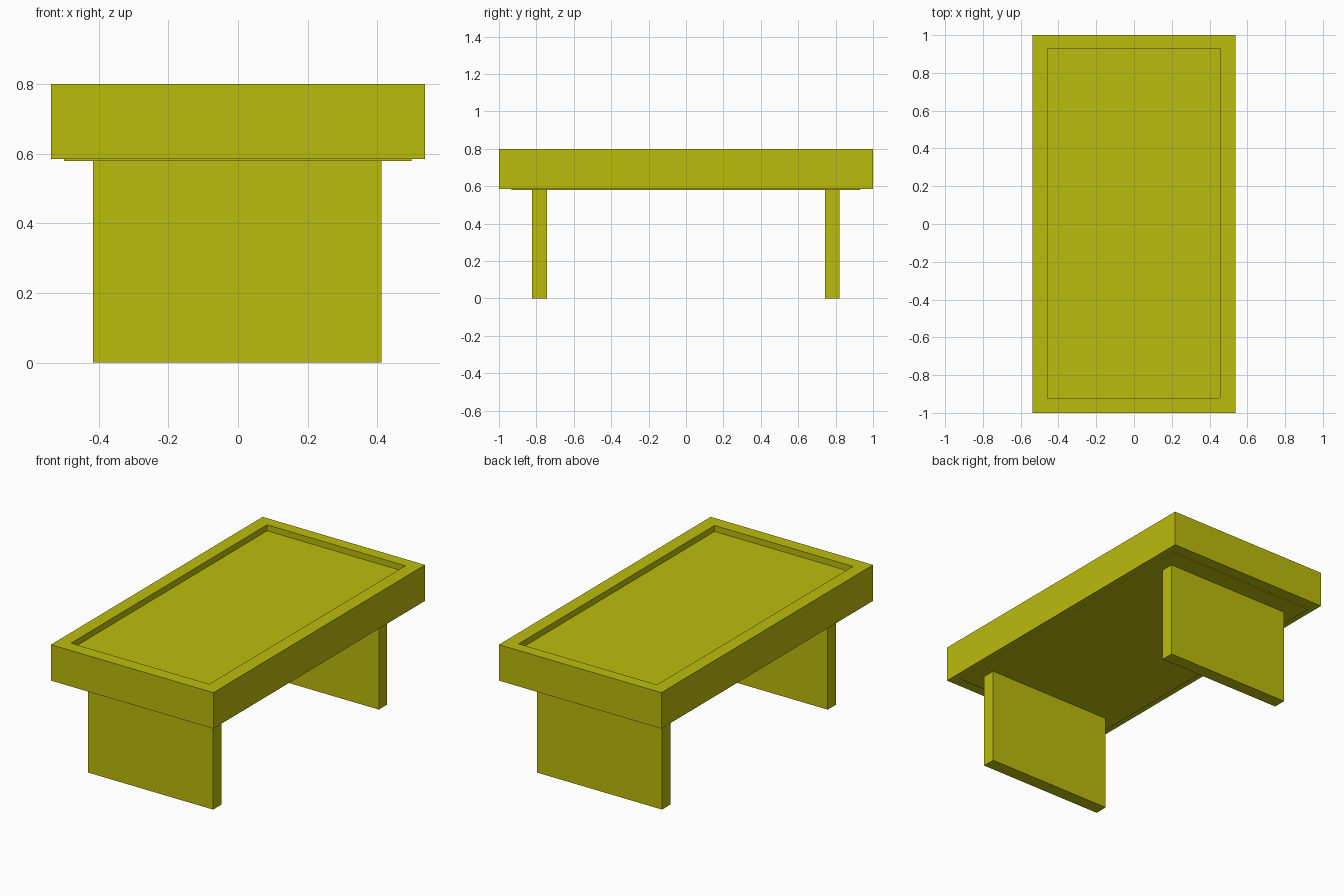
import bpy, bmesh

if "Cube" in bpy.data.objects:
    bpy.data.objects.remove(bpy.data.objects["Cube"])

mat = bpy.data.materials.new("olive_yellow")
mat.diffuse_color = (0.5, 0.5, 0.004, 1)
mat.use_nodes = True
mat.node_tree.nodes["Principled BSDF"].inputs["Base Color"].default_value = mat.diffuse_color


def finish(name, bm):
    bmesh.ops.recalc_face_normals(bm, faces=bm.faces[:])
    mesh = bpy.data.meshes.new(name)
    bm.to_mesh(mesh)
    bm.free()
    mesh.materials.append(mat)
    obj = bpy.data.objects.new(name, mesh)
    bpy.context.collection.objects.link(obj)
    return obj


def box(name, x, y, z):
    bm = bmesh.new()
    bmesh.ops.create_cube(bm, size=1)
    for v in bm.verts:
        for i, (lo, hi) in enumerate((x, y, z)):
            v.co[i] = hi if v.co[i] > 0 else lo
    return finish(name, bm)


def rect_frame(name, outer, inner, z):
    # rectangular ring: four corner loops joined around the section
    bm = bmesh.new()
    loops = []
    for (x0, x1, y0, y1), h in ((outer, z[0]), (outer, z[1]), (inner, z[1]), (inner, z[0])):
        loops.append([bm.verts.new((x, y, h))
                      for x, y in ((x0, y0), (x1, y0), (x1, y1), (x0, y1))])
    for i in range(4):
        a, b = loops[i], loops[(i + 1) % 4]
        for j in range(4):
            k = (j + 1) % 4
            bm.faces.new((a[j], a[k], b[k], b[j]))
    return finish(name, bm)


# Raised rim around the top
rect_frame("top_frame", (-0.537, 0.537, -1, 1), (-0.459, 0.456, -0.922, 0.93), (0.585, 0.8))

# Recessed table surface, sitting just proud of the frame underneath
box("top_panel", (-0.5, 0.498), (-0.932, 0.931), (0.579, 0.764))

# Slab legs at both ends
for name, y in (("front_leg", (-0.823, -0.744)), ("back_leg", (0.742, 0.82))):
    box(name, (-0.416, 0.412), y, (0, 0.6))
